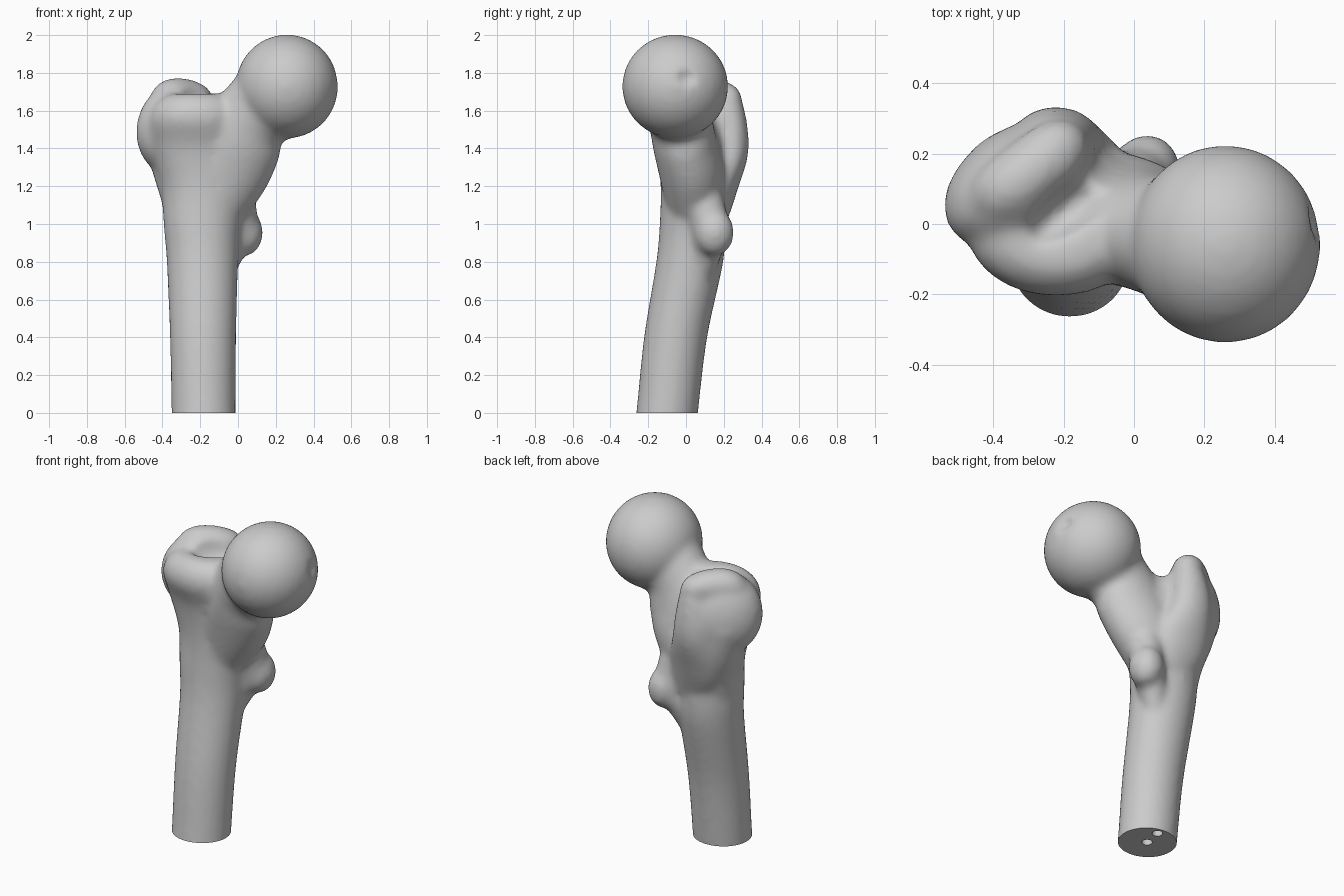
import bpy, bmesh, math
from mathutils import Vector, Matrix

cube = bpy.data.objects.get("Cube")
if cube:
    bpy.data.objects.remove(cube, do_unlink=True)

bone = bpy.data.materials.new("bone grey")
bone.use_nodes = True
COLOUR = (0.6, 0.6, 0.6, 1)
bone.diffuse_color = COLOUR
bone.node_tree.nodes["Principled BSDF"].inputs["Base Color"].default_value = COLOUR


def add_object(name, bm):
    bmesh.ops.recalc_face_normals(bm, faces=bm.faces)
    mesh = bpy.data.meshes.new(name)
    bm.to_mesh(mesh)
    bm.free()
    obj = bpy.data.objects.new(name, mesh)
    mesh.materials.append(bone)
    bpy.context.collection.objects.link(obj)
    return obj


def smooth_path(path, steps=6):
    """Catmull-Rom interpolation through the path entries."""
    path = [Vector(p) for p in path]
    out = []
    for i in range(len(path) - 1):
        p0, p1, p2 = path[max(i - 1, 0)], path[i], path[i + 1]
        p3 = path[min(i + 2, len(path) - 1)]
        for s in range(steps):
            t = s / steps
            out.append((p1 * 2 + (p2 - p0) * t + (p0 * 2 - p1 * 5 + p2 * 4 - p3) * t ** 2
                        + (p1 * 3 - p0 - p2 * 3 + p3) * t ** 3) / 2)
    return out + [path[-1]]


def tube(name, path, flat=False, sides=32):
    """Loft of ellipses; each path entry is x, y, z, in-plane radius, y radius."""
    bm = bmesh.new()
    path = smooth_path(path)
    pts = [Vector(p[:3]) for p in path]
    rings = []
    for i, p in enumerate(path):
        tangent = pts[min(i + 1, len(pts) - 1)] - pts[max(i - 1, 0)]
        if flat:
            tangent = Vector((0, 0, 1))
        u = Vector((0, 1, 0)).cross(tangent).normalized()
        v = tangent.cross(u).normalized()
        rings.append([bm.verts.new(pts[i] + u * p[3] * math.cos(a) + v * p[4] * math.sin(a))
                      for a in (math.tau * k / sides for k in range(sides))])
    for a, b in zip(rings, rings[1:]):
        for k in range(sides):
            j = (k + 1) % sides
            bm.faces.new((a[k], a[j], b[j], b[k]))
    bm.faces.new(rings[0])
    bm.faces.new(rings[-1])
    return add_object(name, bm)


def ellipsoid(name, centre, radii, turn=0, tilt=0):
    bm = bmesh.new()
    bmesh.ops.create_uvsphere(bm, u_segments=40, v_segments=24, radius=1)
    bm.transform(Matrix.Translation(centre) @ Matrix.Rotation(math.radians(turn), 4, "Z")
                 @ Matrix.Rotation(math.radians(tilt), 4, "X") @ Matrix.Diagonal((*radii, 1)))
    return add_object(name, bm)


def apply_modifier(obj, kind, **settings):
    mod = obj.modifiers.new(kind.lower(), kind)
    for key, value in settings.items():
        setattr(mod, key, value)
    bpy.context.view_layer.update()
    graph = bpy.context.evaluated_depsgraph_get()
    mesh = bpy.data.meshes.new_from_object(obj.evaluated_get(graph))
    obj.modifiers.clear()
    obj.data = mesh


def carve(obj, cutter):
    cutter.hide_render = True
    apply_modifier(obj, "BOOLEAN", operation="DIFFERENCE", object=cutter, solver="EXACT")
    bpy.data.objects.remove(cutter, do_unlink=True)


# Shaft, flaring towards the top
femur = tube("thigh_bone", [
    (-.18, -.115, -.1, .17, .166), (-.182, -.10, 0, .17, .164),
    (-.185, -.055, .4, .176, .168), (-.188, .02, .8, .19, .178),
    (-.19, .035, 1.0, .205, .175), (-.18, .045, 1.2, .23, .18),
    (-.2, .03, 1.4, .265, .185), (-.22, -.015, 1.55, .255, .19),
    (-.22, -.035, 1.64, .215, .15), (-.22, -.04, 1.69, .14, .09)], flat=True)

# Neck, head, large and small side knobs with the ridge joining them
parts = [
    tube("neck", [(-.2, .05, .95, .13, .13), (-.07, .035, 1.24, .215, .17),
                  (0, -.005, 1.42, .23, .17), (.065, -.03, 1.55, .205, .17),
                  (.2, -.055, 1.68, .23, .2)]),
    ellipsoid("head", (.259, -.057, 1.728), (.271, .281, .275)),
    ellipsoid("large_knob", (-.325, .115, 1.5), (.235, .155, .25), 33, 8),
    tube("large_knob_root", [(-.27, .04, .85, .1, .1), (-.275, .075, 1.1, .125, .13),
                             (-.3, .105, 1.28, .15, .155), (-.32, .115, 1.46, .18, .16)]),
    tube("knob_crest", [(-.41, .06, 1.6, .08, .08), (-.36, .095, 1.665, .1, .095),
                        (-.28, .16, 1.67, .1, .095), (-.21, .21, 1.66, .08, .09),
                        (-.17, .22, 1.62, .055, .06)]),
    tube("rear_ridge", [(-.21, .215, 1.66, .08, .08), (-.22, .235, 1.52, .11, .09),
                        (-.22, .235, 1.38, .13, .095), (-.2, .185, 1.2, .17, .09),
                        (-.15, .135, 1.02, .15, .08), (-.14, .09, .85, .11, .07)]),
    ellipsoid("small_knob", (.037, .15, .955), (.095, .105, .125)),
    tube("small_knob_root", [(-.1, .07, .7, .06, .06), (-.04, .11, .86, .08, .085),
                             (.01, .13, .97, .095, .1), (-.02, .08, 1.2, .1, .1)]),
]
with bpy.context.temp_override(active_object=femur, object=femur,
                               selected_editable_objects=[femur] + parts,
                               selected_objects=[femur] + parts):
    bpy.ops.object.join()
apply_modifier(femur, "REMESH", mode="VOXEL", voxel_size=.016)

# Hollow in front of the crest, and the dimple on the head
carve(femur, ellipsoid("crest_hollow", (-.165, .055, 1.74), (.18, .07, .13), 38))
carve(femur, ellipsoid("head_dimple", (.575, .02, 1.78), (.085, .09, .07)))
apply_modifier(femur, "REMESH", mode="VOXEL", voxel_size=.016)
apply_modifier(femur, "SMOOTH", factor=.5, iterations=12)

# Flat sawn base
bm = bmesh.new()
bm.from_mesh(femur.data)
cut = bmesh.ops.bisect_plane(bm, geom=bm.verts[:] + bm.edges[:] + bm.faces[:],
                             plane_co=(0, 0, 0), plane_no=(0, 0, -1), clear_outer=True)
rim = [e for e in cut["geom_cut"] if isinstance(e, bmesh.types.BMEdge)]
bmesh.ops.contextual_create(bm, geom=rim)
bm.to_mesh(femur.data)
bm.free()

# Two small channels in the base
for x, y in ((-.18, -.1), (-.16, .015)):
    carve(femur, tube("channel", [(x, y, -.05, .03, .03), (x, y, .12, .03, .03)], flat=True))

femur.data.materials.clear()
femur.data.materials.append(bone)
bpy.ops.object.select_all(action="DESELECT")
femur.select_set(True)
bpy.context.view_layer.objects.active = femur
bpy.ops.object.shade_smooth_by_angle(angle=math.radians(40))
